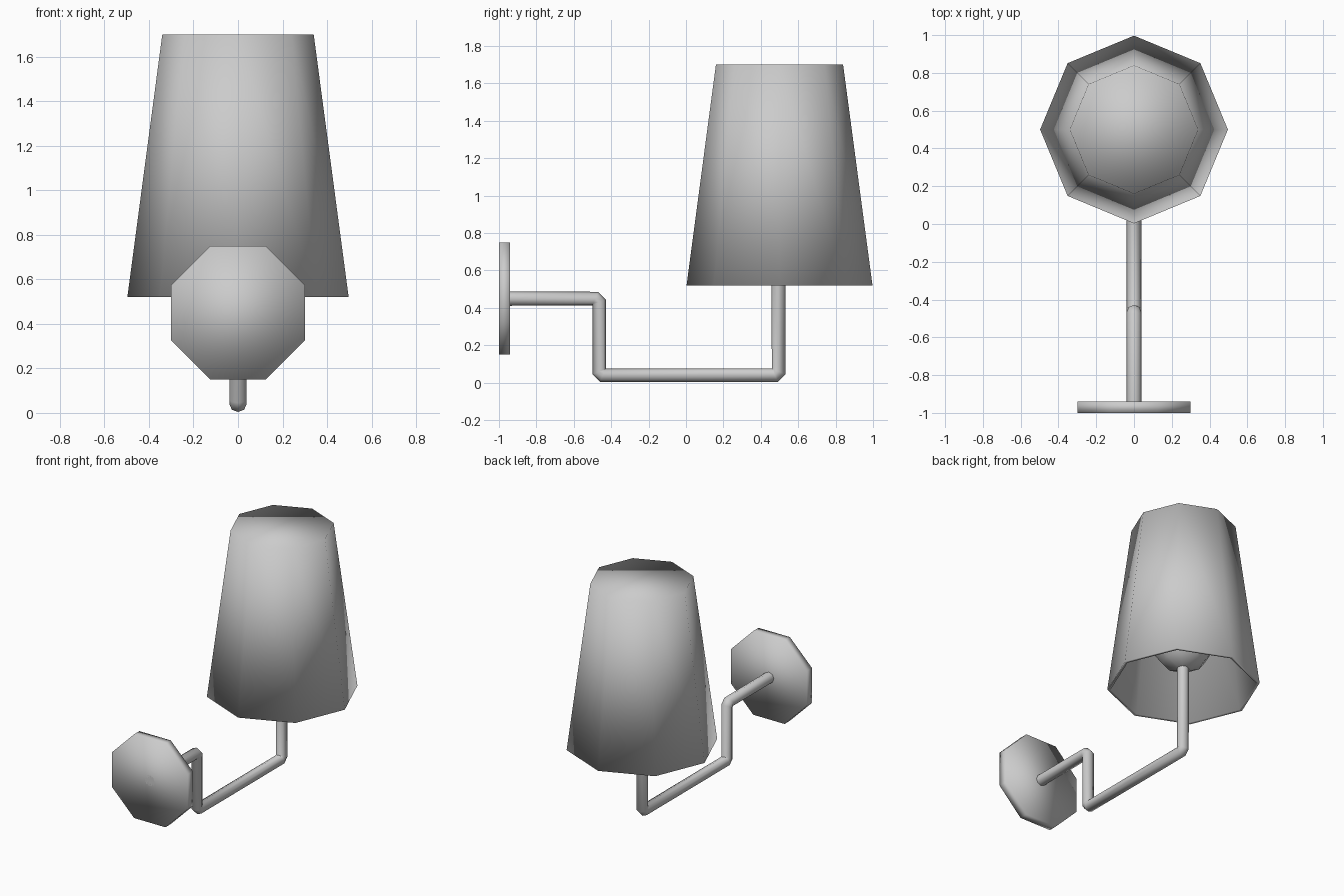
import bpy, bmesh, math
from mathutils import Matrix

if "Cube" in bpy.data.objects:
    bpy.data.objects.remove(bpy.data.objects["Cube"])


def lathe(name, profile, matrix, phase=0.0, sides=8):
    """Revolve (radius, height) points into a smooth-shaded n-gon solid, capped at both ends."""
    bm = bmesh.new()
    rings = [[bm.verts.new((r * math.cos(phase + 2 * math.pi * i / sides),
                            r * math.sin(phase + 2 * math.pi * i / sides), h))
              for i in range(sides)] for r, h in profile]
    for a, b in zip(rings, rings[1:]):
        for i in range(sides):
            j = (i + 1) % sides
            bm.faces.new((a[i], a[j], b[j], b[i]))
    bm.faces.new(rings[0])
    bm.faces.new(rings[-1])
    bmesh.ops.recalc_face_normals(bm, faces=bm.faces)
    for f in bm.faces:
        f.smooth = True
    bm.transform(matrix)
    mesh = bpy.data.meshes.new(name)
    bm.to_mesh(mesh)
    bm.free()
    obj = bpy.data.objects.new(name, mesh)
    bpy.context.collection.objects.link(obj)
    return obj


# Tapered shade: closed top, hollow underneath, thin rim
lathe("lamp_shade", [(0.34, 1.70), (0.497, 0.52), (0.475, 0.52), (0.32, 1.67)],
      Matrix.Translation((0, 0.5, 0)))

# Wall plate, lying against the front face at y = -1
lathe("wall_plate", [(0.325, 0.0), (0.325, 0.06)],
      Matrix.Translation((0, -0.94, 0.45)) @ Matrix.Rotation(math.pi / 2, 4, 'X'),
      phase=math.pi / 8)

# Bulb inside the shade
R = 0.21
lathe("bulb", [(R * math.sin(math.radians(a)), 0.86 - R * math.cos(math.radians(a)))
               for a in (12, 40, 65, 90, 115, 140, 168)],
      Matrix.Translation((0, 0.495, 0)))

# Bent arm: (y, z) path with small chamfered elbows
c = 0.02
path = [(-1.0, 0.45),
        (-0.465 - c, 0.45), (-0.465, 0.45 - c),
        (-0.465, 0.04 + c), (-0.465 + c, 0.04),
        (0.495 - c, 0.04), (0.495, 0.04 + c),
        (0.495, 0.70)]
curve = bpy.data.curves.new("arm", 'CURVE')
curve.dimensions = '3D'
curve.bevel_depth = 0.039
curve.bevel_resolution = 2
curve.use_fill_caps = True
spline = curve.splines.new('POLY')
spline.points.add(len(path) - 1)
for p, (y, z) in zip(spline.points, path):
    p.co = (0, y, z, 1)
spline.use_smooth = True
arm = bpy.data.objects.new("arm", curve)
bpy.context.collection.objects.link(arm)
bpy.ops.object.select_all(action='DESELECT')
bpy.context.view_layer.objects.active = arm
arm.select_set(True)
bpy.ops.object.convert(target='MESH')
